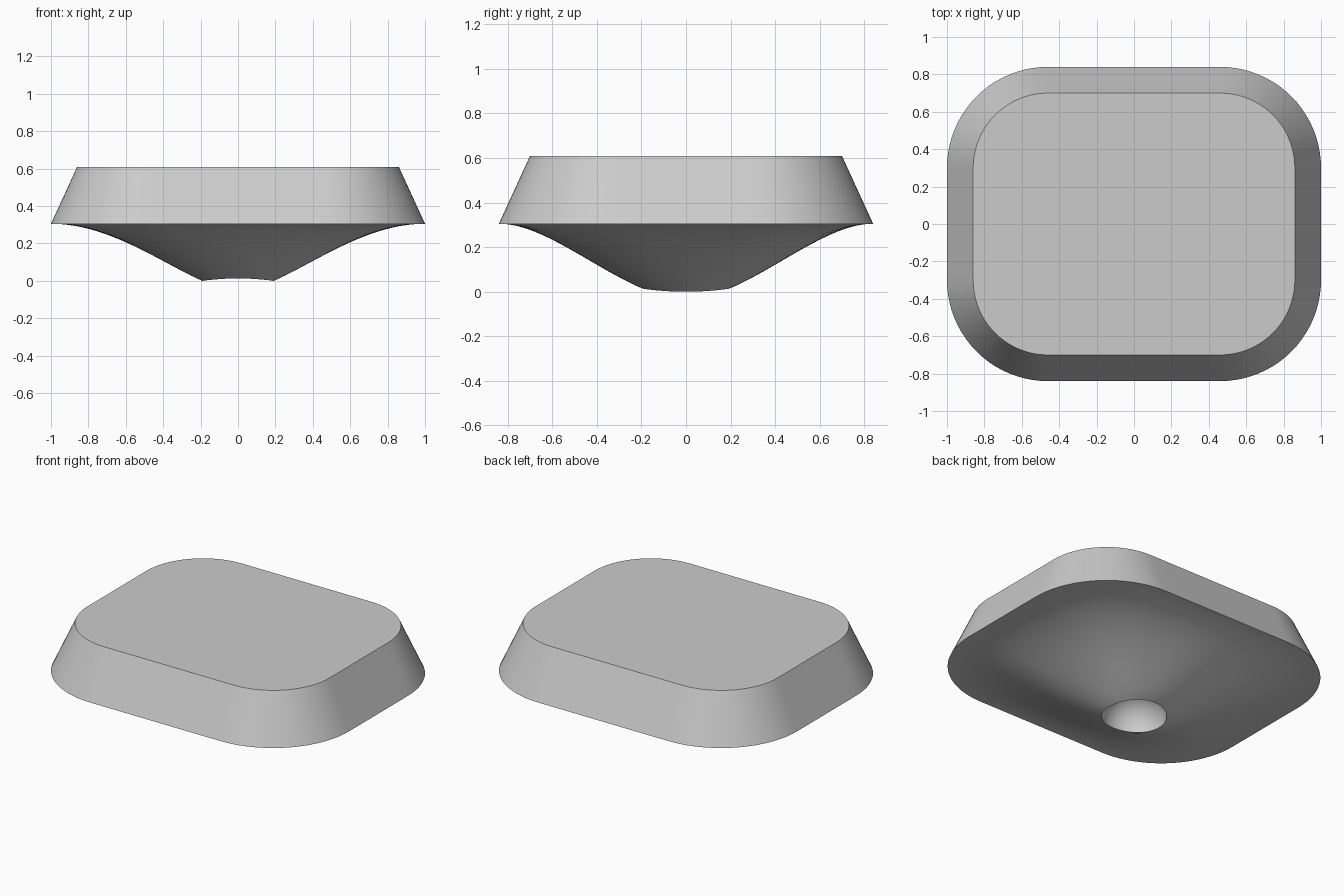
import bpy
import bmesh
from math import sin, cos, pi, atan2, radians

cube = bpy.data.objects.get("Cube")
if cube:
    bpy.data.objects.remove(cube, do_unlink=True)

FLAT_X, FLAT_Y = 0.46, 0.30     # half lengths of the straight sides
RIM_RADIUS = 0.54               # corner radius at the widest edge
TOP_RADIUS = 0.40               # corner radius at the top face
RIM_Z, TOP_Z = 0.305, 0.61
HOLE = 0.19                     # radius of the round hollow underneath


def outline(radius, arc=20, side=10):
    """Rounded rectangle, counter-clockwise, with divided straight sides."""
    corners = [(1, 1), (-1, 1), (-1, -1), (1, -1)]
    pts = []
    for i, (sx, sy) in enumerate(corners):
        for k in range(arc + 1):
            a = pi / 2 * (i + k / arc)
            pts.append((sx * FLAT_X + radius * cos(a), sy * FLAT_Y + radius * sin(a)))
        nx, ny = corners[(i + 1) % 4]
        end = pi / 2 * (i + 1)
        x0, y0 = pts[-1]
        x1, y1 = nx * FLAT_X + radius * cos(end), ny * FLAT_Y + radius * sin(end)
        for k in range(1, side):
            f = k / side
            pts.append((x0 + (x1 - x0) * f, y0 + (y1 - y0) * f))
    return pts


rim = outline(RIM_RADIUS)
top = outline(TOP_RADIUS)
angles = [atan2(y, x) for x, y in rim]


def lip(a):
    """Slight saddle of the hollow's edge."""
    return 0.0065 * (1 - cos(2 * a))


rings = [[(x, y, TOP_Z) for x, y in top]]

# Underside: blends from the rounded rectangle to a circle
STEPS = 28
for s in range(STEPS + 1):
    u = 1 - s / STEPS
    t = HOLE + (1 - HOLE) * u
    z = RIM_Z * sin(pi / 2 * u ** 1.1)
    rings.append([(t * (u * x + (1 - u) * cos(a)),
                   t * (u * y + (1 - u) * sin(a)),
                   z + lip(a) * (1 - u) ** 3)
                  for (x, y), a in zip(rim, angles)])

# Hemispherical hollow
DOME = 12
for s in range(1, DOME):
    p = pi / 2 * s / DOME
    rings.append([(HOLE * cos(p) * cos(a), HOLE * cos(p) * sin(a),
                   HOLE * sin(p) + lip(a) * cos(p)) for a in angles])

bm = bmesh.new()
loops = [[bm.verts.new(p) for p in ring] for ring in rings]
bm.faces.new(loops[0])
for upper, lower in zip(loops, loops[1:]):
    for i in range(len(upper)):
        j = (i + 1) % len(upper)
        bm.faces.new((upper[j], upper[i], lower[i], lower[j]))
apex = bm.verts.new((0, 0, HOLE))
last = loops[-1]
for i in range(len(last)):
    bm.faces.new((last[(i + 1) % len(last)], last[i], apex))
bmesh.ops.recalc_face_normals(bm, faces=bm.faces[:])

mesh = bpy.data.meshes.new("shell_body")
bm.to_mesh(mesh)
bm.free()
body = bpy.data.objects.new("shell_body", mesh)
bpy.context.collection.objects.link(body)

# One plain grey for everything
grey = bpy.data.materials.new("light_grey")
grey.use_nodes = True
colour = (0.6, 0.6, 0.6, 1)
grey.diffuse_color = colour
grey.node_tree.nodes["Principled BSDF"].inputs["Base Color"].default_value = colour
mesh.materials.append(grey)

bpy.ops.object.select_all(action="DESELECT")
body.select_set(True)
bpy.context.view_layer.objects.active = body
bpy.ops.object.shade_smooth_by_angle(angle=radians(30))
